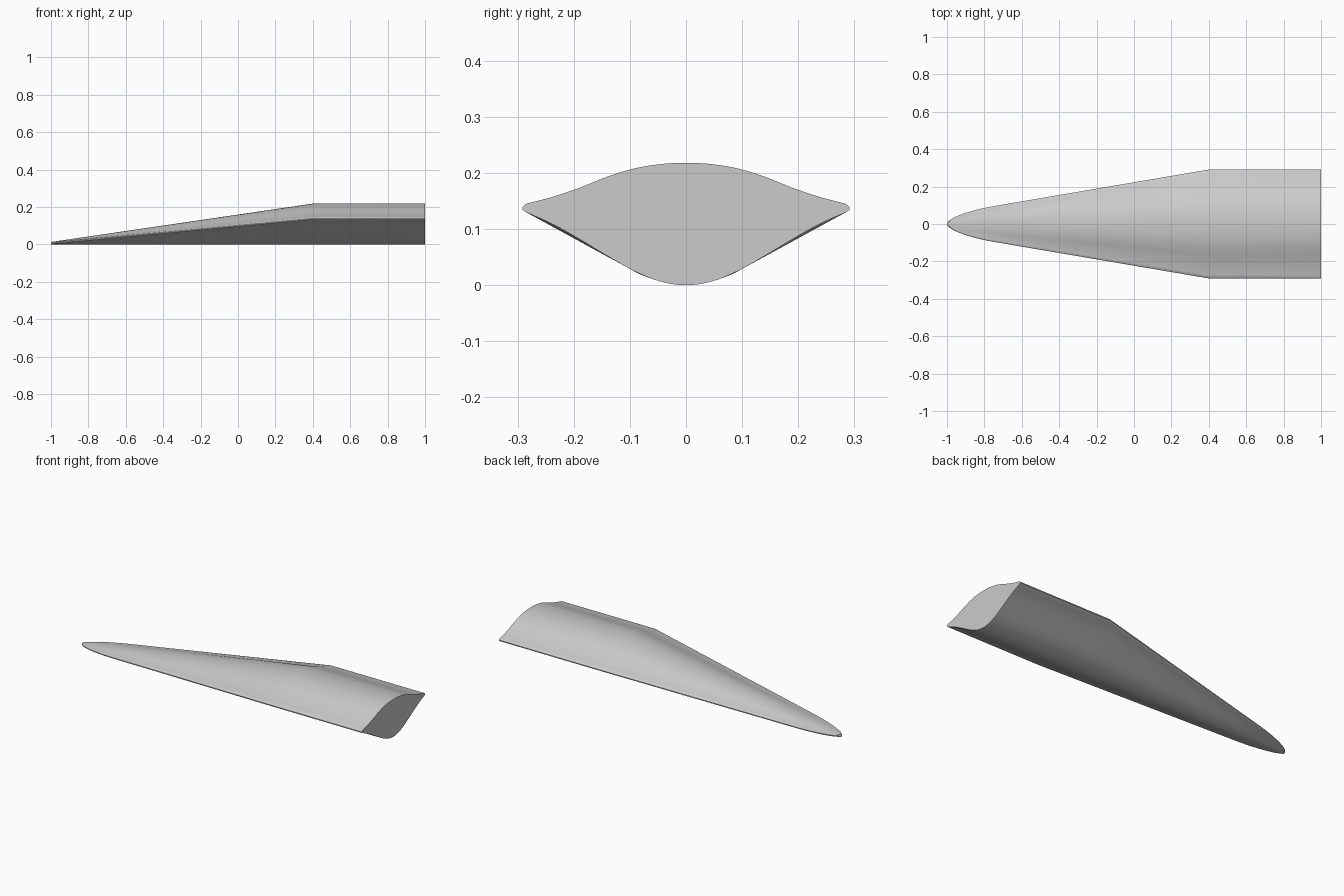
import bpy
import bmesh
import math

cube = bpy.data.objects.get("Cube")
if cube:
    bpy.data.objects.remove(cube, do_unlink=True)

# Full-size section heights at even steps from centreline to edge
UPPER = [0.218, 0.2155, 0.2073, 0.1925, 0.1735, 0.1575, 0.145]
LOWER = [0.0, 0.007, 0.0265, 0.0535, 0.082, 0.1085, 0.130]
RIM = 0.013       # blunt edge thickness
ROUND = 0.006     # edge rounding depth
SHOULDER = 1.4    # distance from nose to the constant section
STEPS = 24


def spline(knots, u):
    """Smooth curve through evenly spaced heights, mirrored at the centre."""
    f = u * (len(knots) - 1)
    i = min(int(f), len(knots) - 2)
    t = f - i
    p0, p1, p2 = knots[abs(i - 1)], knots[i], knots[i + 1]
    p3 = knots[i + 2] if i + 2 < len(knots) else 2 * p2 - p1
    return p1 + 0.5 * t * (p2 - p0 + t * (2 * p0 - 5 * p1 + 4 * p2 - p3
                                          + t * (3 * (p1 - p2) + p3 - p0)))


def half_width(s):
    nose = 1 - min(s / 0.25, 1)
    return max(0.17 * s + 0.053 * math.sqrt(1 - nose * nose), 0.002)


def section(s):
    """Closed outline of the body at distance s behind the nose."""
    s_taper = min(s, SHOULDER)
    k = s_taper / SHOULDER
    w = half_width(s_taper)
    inner = w - min(ROUND, 0.3 * w)
    us = [i / STEPS for i in range(STEPS + 1)]
    top = [(u * inner, RIM + k * (spline(UPPER, u) - RIM)) for u in us]
    bottom = [(u * inner, k * spline(LOWER, u)) for u in us]
    edge = k * LOWER[-1]
    rim = [(w, edge + 0.7 * RIM), (w, edge + 0.3 * RIM)]
    half = top + rim + bottom[::-1]
    mirrored = [(-y, z) for y, z in half[-2:0:-1]]
    if k == 0:
        return half + mirrored
    return half + mirrored


# Stations packed towards the rounded nose, then shoulder and tail
stations = [SHOULDER * (i / 40) ** 2 for i in range(41)] + [2.0]

bm = bmesh.new()
rings = [[bm.verts.new((s - 1, y, z)) for y, z in section(s)] for s in stations]
count = len(rings[0])
for a, b in zip(rings, rings[1:]):
    for i in range(count):
        j = (i + 1) % count
        bm.faces.new((a[i], a[j], b[j], b[i]))
bm.faces.new(rings[0])
bm.faces.new(rings[-1])
bmesh.ops.recalc_face_normals(bm, faces=bm.faces)

mesh = bpy.data.meshes.new("lifting_body")
bm.to_mesh(mesh)
bm.free()
body = bpy.data.objects.new("lifting_body", mesh)
bpy.context.collection.objects.link(body)

# Plain grey skin
grey = bpy.data.materials.new("light_grey")
grey.use_nodes = True
grey.diffuse_color = (0.6, 0.6, 0.6, 1)
grey.node_tree.nodes["Principled BSDF"].inputs["Base Color"].default_value = (0.6, 0.6, 0.6, 1)
mesh.materials.append(grey)

bpy.ops.object.select_all(action='DESELECT')
body.select_set(True)
bpy.context.view_layer.objects.active = body
bpy.ops.object.shade_smooth_by_angle(angle=math.radians(30))
